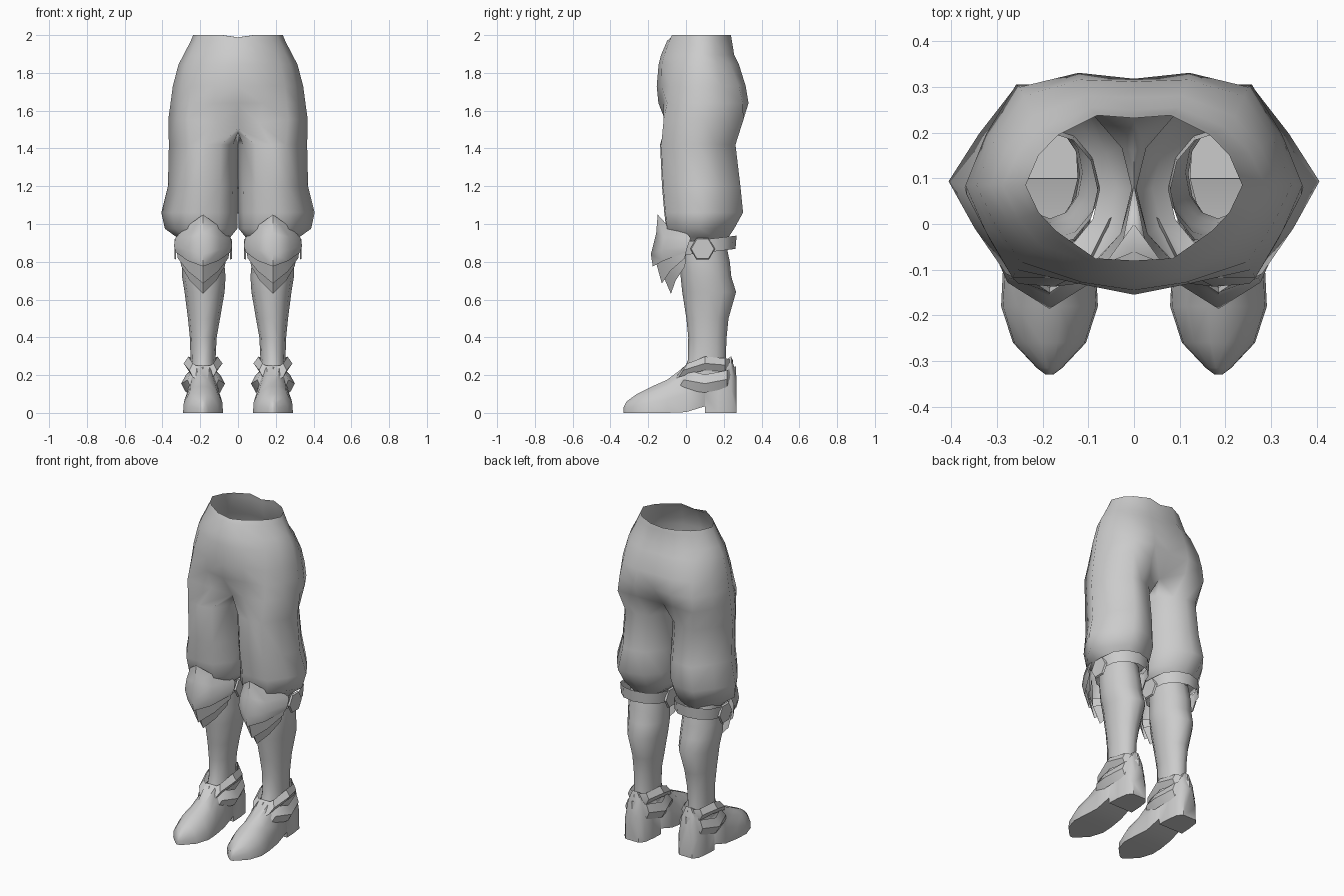
import bpy, bmesh, math

if "Cube" in bpy.data.objects:
    bpy.data.objects.remove(bpy.data.objects["Cube"])

GREY = bpy.data.materials.new("plain grey")
GREY.diffuse_color = (0.6, 0.6, 0.6, 1)
GREY.use_nodes = True
GREY.node_tree.nodes["Principled BSDF"].inputs["Base Color"].default_value = GREY.diffuse_color
CX = 0.185  # leg centre line


def make(name, bm, angle=40):
    """Turn a right-hand half into a mirrored, smooth-shaded object."""
    bmesh.ops.remove_doubles(bm, verts=bm.verts, dist=0.0005)
    bmesh.ops.recalc_face_normals(bm, faces=bm.faces)
    me = bpy.data.meshes.new(name)
    bm.to_mesh(me)
    bm.free()
    me.materials.append(GREY)
    ob = bpy.data.objects.new(name, me)
    bpy.context.collection.objects.link(ob)
    bpy.ops.object.select_all(action='DESELECT')
    ob.select_set(True)
    bpy.context.view_layer.objects.active = ob
    bpy.ops.object.shade_smooth_by_angle(angle=math.radians(angle))
    m = ob.modifiers.new("mirror", 'MIRROR')
    m.merge_threshold = 0.001
    return ob


def finish(name, rings, closed=True, caps=False, angle=40, skip=()):
    """Skin neighbouring rows of points; skip lists (row, column) openings."""
    bm = bmesh.new()
    rows = [[bm.verts.new(p) for p in r] for r in rings]
    for k, (a, b) in enumerate(zip(rows, rows[1:])):
        n = len(a)
        for i in range(n if closed else n - 1):
            if (k, i) not in skip:
                j = (i + 1) % n
                bm.faces.new((a[i], a[j], b[j], b[i]))
    if caps:
        bm.faces.new(rows[0])
        bm.faces.new(rows[-1])
    return make(name, bm, angle)


def spow(v, p):
    return math.copysign(abs(v) ** p, v)


def leg_ring(z, cx, rx, yf, yb, n=12, p=0.85, tilt=0.0, start=-30):
    """Ring around one leg, counted from the front towards the outside."""
    yc, ry = (yf + yb) / 2, (yb - yf) / 2
    pts = []
    for i in range(n):
        a = math.radians(start + 360 * i / n)
        y = yc - ry * spow(math.cos(a), p)
        pts.append((cx + rx * math.sin(a), y, z + tilt * (y - yc)))
    return pts


# Baggy thigh section: flat front and back, pointed at the outside
THIGH = [(-.5, -.95), (-.05, -1), (.38, -.97), (.72, -.49), (1, 0), (.67, .5), (.27, 1),
         (-.12, 1), (-.5, .9), (-.86, .52), (-1, 0), (-.86, -.55)]


def thigh_ring(z, xi, xo, yf, yb):
    cx, rx, yc, ry = (xi + xo) / 2, (xo - xi) / 2, (yf + yb) / 2, (yb - yf) / 2
    return [(cx + rx * u, yc + ry * v, z) for u, v in THIGH]


def hip_arc(z, w, f, b, s, yc=0.085):
    """Half ring of the hips: f, b are y at 0, 1/3, 2/3 of the front and back; s is side fullness."""
    return [(0, f[0], z), (.36 * w, f[1], z), (.72 * w, f[2], z),
            (.88 * w, yc + (f[2] - yc) * s, z), (w, yc, z), (.88 * w, yc + (b[2] - yc) * s, z),
            (.7 * w, b[2], z), (.34 * w, b[1], z), (0, b[0], z)]


# Breeches: open waist, hips, crotch and two baggy legs
hips = [hip_arc(z, w, f, b, s) for z, w, f, b, s in (
    (2.0, .237, (-.08, -.075, -.015), (.232, .238, .195), .6),
    (1.97, .25, (-.1, -.088, -.025), (.237, .243, .2), .6),
    (1.895, .288, (-.132, -.115, -.045), (.25, .255, .21), .57),
    (1.845, .315, (-.145, -.128, -.06), (.277, .28, .235), .55),
    (1.73, .345, (-.155, -.13, -.083), (.312, .316, .28), .52),
    (1.64, .357, (-.146, -.118, -.1), (.318, .331, .3), .5))]
hips[0] = [(x, y, z - .012 * (i in (0, 8))) for i, (x, y, z) in enumerate(hips[0])]
crotch = hip_arc(1.555, .369, (-.06, -.1, -.118), (.235, .305, .305), .5)
crotch[0], crotch[8] = (0, -.06, 1.505), (0, .225, 1.51)
crotch[1] = (.11, -.105, 1.535)
inner = [(0, .16, 1.49), (0, .085, 1.48), (0, .0, 1.485)]
legs = [thigh_ring(*r) for r in (
    (1.42, .0012, .366, -.137, .262), (1.2, .0012, .371, -.127, .288),
    (1.06, .0012, .406, -.115, .302), (.975, .004, .387, -.105, .255),
    (.93, .04, .325, -.07, .225), (.9, .075, .295, -.045, .2))]

bm = bmesh.new()
arcs = [[bm.verts.new(p) for p in r] for r in hips + [crotch]]
for a, b in zip(arcs, arcs[1:]):
    for i in range(8):
        bm.faces.new((a[i], a[i + 1], b[i + 1], b[i]))
loops = [arcs[-1] + [bm.verts.new(p) for p in inner]]
loops += [[bm.verts.new(p) for p in r] for r in legs]
for a, b in zip(loops, loops[1:]):
    for i in range(12):
        j = (i + 1) % 12
        bm.faces.new((a[i], a[j], b[j], b[i]))
make("breeches", bm, 75)

# Lower legs, open at both ends
finish("lower_leg", [leg_ring(z, cx, rx, f, b, p=1) for z, cx, rx, f, b in (
    (.95, .185, .105, -.05, .2), (.8, .185, .112, -.035, .232), (.72, .181, .115, -.028, .24),
    (.64, .177, .106, -.02, .265), (.5, .18, .085, .002, .225), (.4, .184, .071, .012, .215),
    (.28, .185, .066, .01, .21), (.2, .185, .068, -.02, .22))], angle=60)

# Shoes: cross-sections from heel to toe (y, half width, bottom, top, width share of the top)
shoe = []
for y, w, b, t, s in ((.268, .045, 0, .19, .3), (.24, .07, 0, .3, .22), (.17, .08, 0, .25, .72),
                      (.101, .083, 0, .24, .74), (.1, .083, .035, .24, .74), (0, .09, .004, .25, .4),
                      (-.1, .102, 0, .175, .22), (-.18, .106, 0, .14, .22), (-.26, .08, 0, .1, .22),
                      (-.315, .028, 0, .06, .2), (-.33, .008, 0, .03, .2)):
    h = t - b
    half = [(w, b), (.96 * w, b + .4 * h), (max(.66, s + .08) * w, b + .78 * h), (s * w, t)]
    shoe.append([(CX + x, y, z) for x, z in half] + [(CX - x, y, z) for x, z in reversed(half)])
finish("shoe", shoe, caps=True, angle=45, skip=[(k, 3) for k in range(1, 5)])


def ankle_strap(name, zf, zs, zb, yf, yb, r, h):
    """Pointed band crossing the instep, with its own height at front, side and back."""
    rings = []
    for k in (-1, 0, 1):
        ring = []
        for i in range(8):
            a = i * math.pi / 4
            c, s = math.cos(a), math.sin(a)
            z = zs + ((zf if c > 0 else zb) - zs) * c * c + k * h
            rx = r - .026 * abs(k)
            y = .1 - c * ((.1 - yf) if c > 0 else (yb - .1))
            if c > .1:
                y += k * h * .9 * c       # lean back along the instep
            ring.append((CX + rx * s, y, z))
        rings.append(ring)
    finish(name, rings, angle=35)


ankle_strap("lower_ankle_strap", .195, .155, .2, -.058, .266, .116, .048)
ankle_strap("upper_ankle_strap", .19, .262, .245, -.062, .25, .103, .036)

# Knee strap
finish("knee_strap", [leg_ring(z, CX, r, -.04, b, 12, .85, .12, 0)
                      for z, r, b in ((.85, .146, .262), (.92, .15, .268))], angle=40)

# Flat hexagonal plates at both sides of the knee
for name, side in (("outer_knee_tab", 1), ("inner_knee_tab", -1)):
    rings = []
    for x, r in ((.142, .066), (.152, .06)):
        rings.append([(CX + side * x, .088 + r * math.cos(k * math.pi / 3),
                       .868 + r * math.sin(k * math.pi / 3)) for k in range(6)])
    finish(name, rings, caps=True, angle=25)

# Overlapping pointed knee plates: rows of (x, y, z) from the ridge outwards
plates = {
    "upper_knee_plate": [[(0, -.15, 1.05), (.075, -.1, .995), (.13, .01, .945)],
                         [(0, -.158, .95), (.088, -.118, .93), (.147, .025, .925)],
                         [(0, -.186, .84), (.092, -.128, .865), (.154, .01, .885)],
                         [(0, -.176, .775), (.08, -.12, .805), (.145, .0, .85)]],
    "middle_knee_plate": [[(0, -.168, .83), (.08, -.11, .845), (.14, .0, .875)],
                          [(0, -.128, .685), (.08, -.085, .75), (.135, -.005, .82)]],
    "lower_knee_plate": [[(0, -.14, .77), (.075, -.085, .79), (.128, .0, .84)],
                         [(0, -.08, .63), (.07, -.055, .70), (.115, -.005, .775)]],
}
for name, rows in plates.items():
    full = [[(CX - x, y, z) for x, y, z in reversed(r[1:])] + [(CX + x, y, z) for x, y, z in r]
            for r in rows]
    finish(name, full, closed=False, angle=60)
